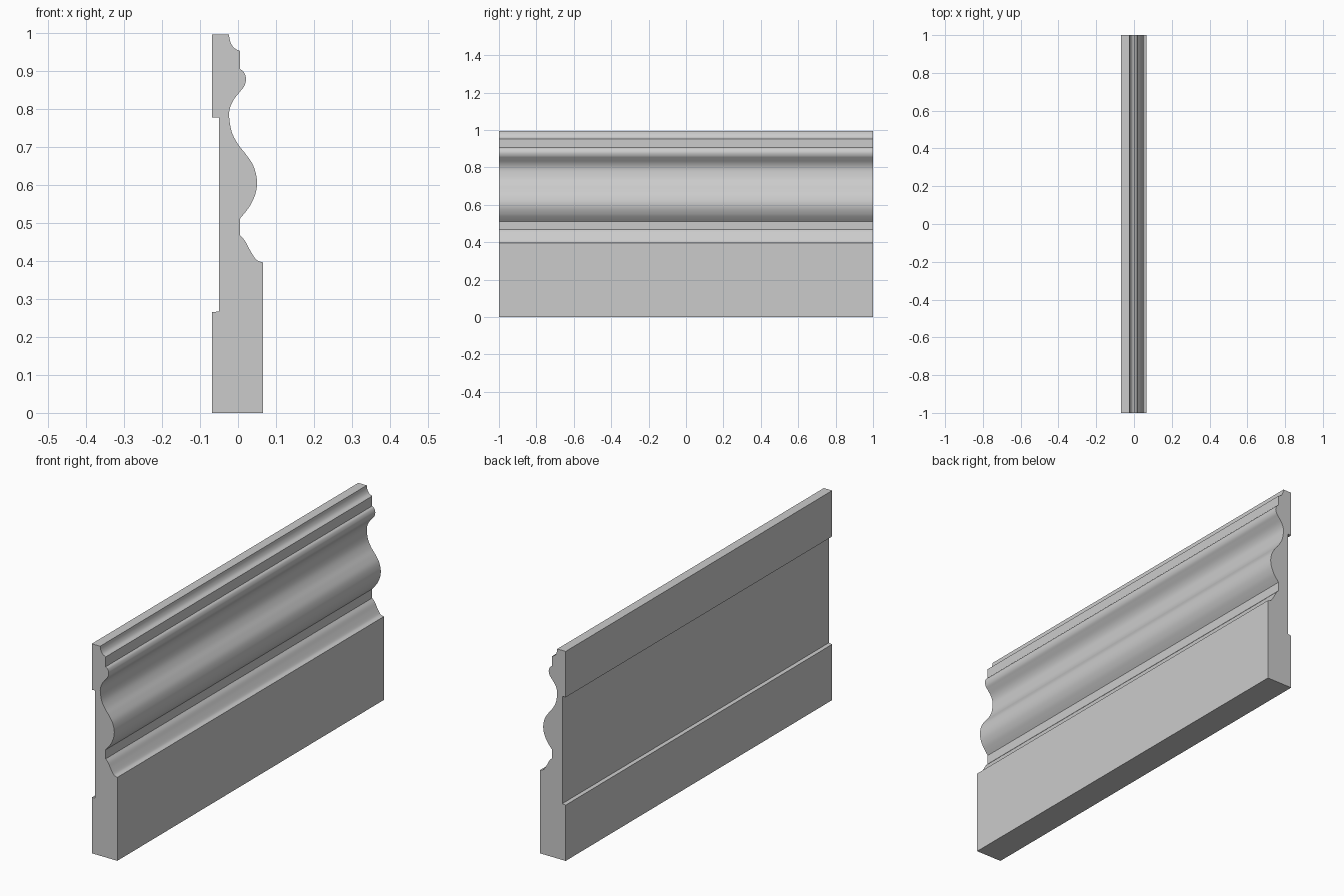
import bpy, bmesh, math
from mathutils import Vector

if "Cube" in bpy.data.objects:
    bpy.data.objects.remove(bpy.data.objects["Cube"])


def spline(points, steps=5):
    """Smooth curve through the points (Catmull-Rom)."""
    p = [Vector(q) for q in points]
    p = [2 * p[0] - p[1]] + p + [2 * p[-1] - p[-2]]
    out = []
    for a, b, c, d in zip(p, p[1:], p[2:], p[3:]):
        for i in range(steps):
            t = i / steps
            out.append(0.5 * (2 * b + (c - a) * t + (2 * a - 5 * b + 4 * c - d) * t * t
                              + (3 * b - a - 3 * c + d) * t ** 3))
    return out + [p[-2]]


# Moulded front face, top to bottom (x, z)
top_cove = [(-0.024, 0.995), (-0.020, 0.976), (-0.011, 0.961), (0.005, 0.952)]
bead_and_wave = [(0.005, 0.905), (0.015, 0.897), (0.021, 0.880), (0.017, 0.861),
                 (0.005, 0.845), (-0.012, 0.823), (-0.022, 0.799), (-0.023, 0.775),
                 (-0.016, 0.738), (0.000, 0.707), (0.021, 0.680), (0.039, 0.653),
                 (0.048, 0.625), (0.050, 0.602), (0.046, 0.577), (0.034, 0.549),
                 (0.020, 0.529), (0.005, 0.511)]
lower_ogee = [(0.005, 0.468), (0.018, 0.453), (0.030, 0.431), (0.044, 0.408),
              (0.053, 0.400), (0.066, 0.396)]

# Plinth and relieved back, bottom to top
back = [(0.066, 0), (-0.068, 0), (-0.068, 0.265), (-0.050, 0.267),
        (-0.050, 0.777), (-0.068, 0.777), (-0.068, 0.995)]

profile = spline(top_cove) + spline(bead_and_wave) + spline(lower_ogee) + back

# Extrude the profile along y
bm = bmesh.new()
cap = bm.faces.new([bm.verts.new((x, -1, z)) for x, z in profile])
ext = bmesh.ops.extrude_face_region(bm, geom=[cap], use_keep_orig=True)
moved = [e for e in ext["geom"] if isinstance(e, bmesh.types.BMVert)]
bmesh.ops.translate(bm, verts=moved, vec=(0, 2, 0))
bmesh.ops.recalc_face_normals(bm, faces=bm.faces)
mesh = bpy.data.meshes.new("baseboard_moulding")
bm.to_mesh(mesh)
bm.free()

board = bpy.data.objects.new("baseboard_moulding", mesh)
bpy.context.collection.objects.link(board)
bpy.context.view_layer.objects.active = board
board.select_set(True)
bpy.ops.object.shade_smooth_by_angle(angle=math.radians(25))
